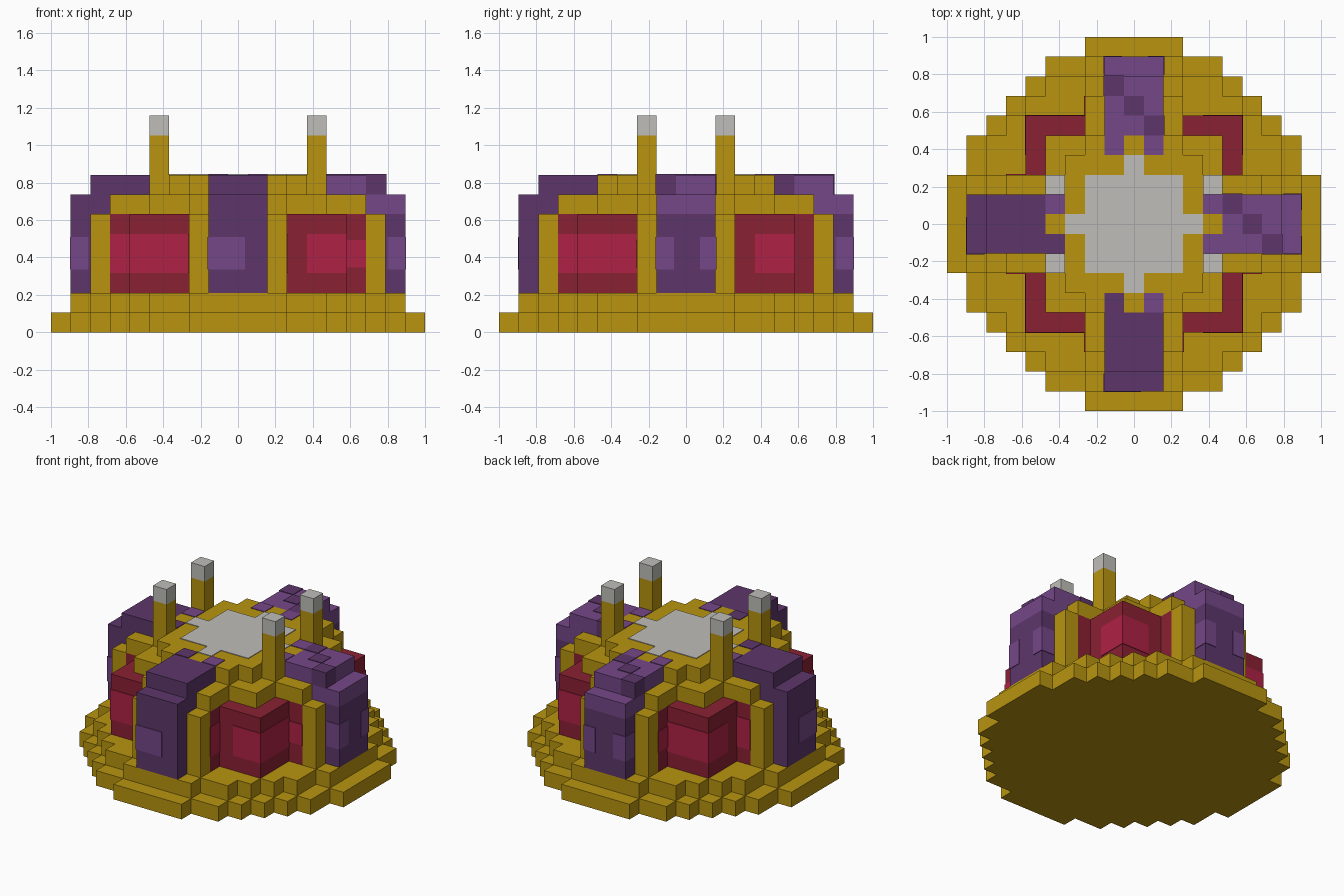
import bpy, bmesh

if "Cube" in bpy.data.objects:
    bpy.data.objects.remove(bpy.data.objects["Cube"], do_unlink=True)

U = 2 / 19      # one block
E = 0.04        # how far painted plates stand proud, in blocks


def material(name, rgb):
    m = bpy.data.materials.new(name)
    m.use_nodes = True
    m.diffuse_color = (*rgb, 1)
    m.node_tree.nodes["Principled BSDF"].inputs["Base Color"].default_value = (*rgb, 1)
    return m


gold = material("gold", (0.479, 0.296, 0.005))
grey = material("light grey", (0.521, 0.515, 0.485))
dark_red = material("dark red", (0.254, 0.015, 0.033))
bright_red = material("bright red", (0.429, 0.016, 0.06))
purple = material("dark purple", (0.109, 0.037, 0.147))
lilac = material("light purple", (0.178, 0.063, 0.246))


def prism(name, bottom, top, mat):
    """Solid between two matching rings of points given in blocks."""
    bm = bmesh.new()
    a = [bm.verts.new([c * U for c in p]) for p in bottom]
    b = [bm.verts.new([c * U for c in p]) for p in top]
    bm.faces.new(a)
    bm.faces.new(b)
    for i in range(len(a)):
        j = (i + 1) % len(a)
        bm.faces.new((a[i], a[j], b[j], b[i]))
    bmesh.ops.recalc_face_normals(bm, faces=bm.faces)
    mesh = bpy.data.meshes.new(name)
    bm.to_mesh(mesh)
    bm.free()
    mesh.materials.append(mat)
    bpy.context.collection.objects.link(bpy.data.objects.new(name, mesh))


def tier(name, corners, z0, z1, mat):
    """Stepped disc: the outer corners of one quarter, turned four times."""
    quarter = []
    for i, (x, y) in enumerate(corners):
        quarter.append((x, y))
        if i + 1 < len(corners):
            quarter.append((corners[i + 1][0], y))
    ring = []
    for _ in range(4):
        ring += quarter
        quarter = [(-y, x) for x, y in quarter]
    prism(name, [(x, y, z0) for x, y in ring], [(x, y, z1) for x, y in ring], mat)


def box(name, xs, ys, zs, mat, swap=False):
    """Box from three ranges; swap mirrors it across the x = y diagonal."""
    if swap:
        xs, ys = ys, xs
    ring = [(xs[0], ys[0]), (xs[1], ys[0]), (xs[1], ys[1]), (xs[0], ys[1])]
    prism(name, [(x, y, zs[0]) for x, y in ring], [(x, y, zs[1]) for x, y in ring], mat)


# Stepped base, red body and gold roof
tier("base_lower", [(9.5, 2.5), (8.5, 4.5), (7.5, 5.5), (6.5, 6.5),
                    (5.5, 7.5), (4.5, 8.5), (2.5, 9.5)], 0, 1, gold)
tier("base_upper", [(8.5, 2.5), (7.5, 4.5), (6.5, 5.5),
                    (5.5, 6.5), (4.5, 7.5), (2.5, 8.5)], 1, 2, gold)
tier("body", [(6.5, 2.5), (5.5, 5.5), (2.5, 6.5)], 2, 6, dark_red)
tier("roof_lower", [(6.5, 2.5), (4.5, 4.5), (2.5, 6.5)], 6, 7, gold)
tier("roof_upper", [(4.5, 2.5), (3.5, 3.5), (2.5, 4.5)], 7, 8, gold)
tier("roof_panel", [(3.5, 0.5), (2.5, 2.5), (0.5, 3.5)], 8, 8 + E, grey)


def span(sign, a, b):
    return sorted((sign * a, sign * b))


# Posts beside each arm, and four tall masts with grey tips
for sx in (-1, 1):
    for sy in (-1, 1):
        for swap in (False, True):
            box("post", span(sx, 6.5, 7.5), span(sy, 1.5, 2.5), (2, 6), gold, swap)
        mast = span(sx, 3.5, 4.5), span(sy, 1.5, 2.5)
        box("mast", *mast, (8, 10), gold)
        box("mast_tip", *mast, (10, 11), grey)

# Four purple arms: two plain, two with light tops and a dark diagonal
ARM = [(4.5, 6), (8.5, 6), (8.5, 7), (7.5, 7), (7.5, 8), (4.5, 8)]
for sign in (-1, 1):
    for swap in (False, True):
        accent = sign > 0

        def local(r, t, z):
            return (t, sign * r, z) if swap else (sign * r, t, z)

        def part(name, r0, r1, ts, zs, mat):
            box(name, span(sign, r0, r1), ts, zs, mat, swap)

        prism("arm_top", [local(r, -1.5, z) for r, z in ARM],
              [local(r, 1.5, z) for r, z in ARM], lilac if accent else purple)
        part("arm_lower", 4.5, 8.5, (-1.5, 1.5), (2, 6), purple)
        # Roof plates where the arm colour runs onto the roof
        part("arm_roof_plate", 3.5, 4.5, (-1.5, -0.5), (8, 8 + E), lilac if accent else purple)
        part("arm_roof_plate", 3.5, 4.5, (0.5, 1.5), (8, 8 + E), lilac)
        # Light windows wrapped around the outer corners
        if accent:
            part("arm_window", 7.6, 8.5 + E, (-1.5 - E, -0.6), (3.2, 4.85), lilac)
            part("arm_window", 7.6, 8.5 + E, (0.7, 1.5 + E), (3.2, 4.85), lilac)
            for i, t in enumerate((1, 0, -1)):
                grow_hi, grow_lo = (E if t == 1 else 0), (E if t == -1 else 0)
                part("arm_diagonal", 4.5 + i, 5.5 + i + (E if i == 2 else 0),
                     (t - 0.5 - grow_lo, t + 0.5 + grow_hi), (7, 8 + E), purple)
        else:
            part("arm_window", 7.6, 8.5 + E, (-1.5 - E, 0.35), (3.2, 4.85), lilac)

# Bright red windows wrapped around the body corners
OUT = 5.5 + E
BAND = (3, 5)
box("body_window", (3.5, OUT), (3.5, OUT), BAND, bright_red)
box("body_window", (-OUT, -2.5), (-OUT, -2.5), BAND, bright_red)
for swap in (False, True):
    box("body_window", (3.5, OUT), (-OUT, -2.5), BAND, bright_red, swap)
    box("body_window_step", (5.5, 6.5), (-2.5 - E, -1.6), (3.3, 4.7), bright_red, swap)
    box("body_window_step", (1.6, 2.5 + E), (-6.5, -5.5), BAND, bright_red, swap)
    box("body_window_step", (-6.5, -5.5), (-2.5 - E, -1.6), BAND, bright_red, swap)
